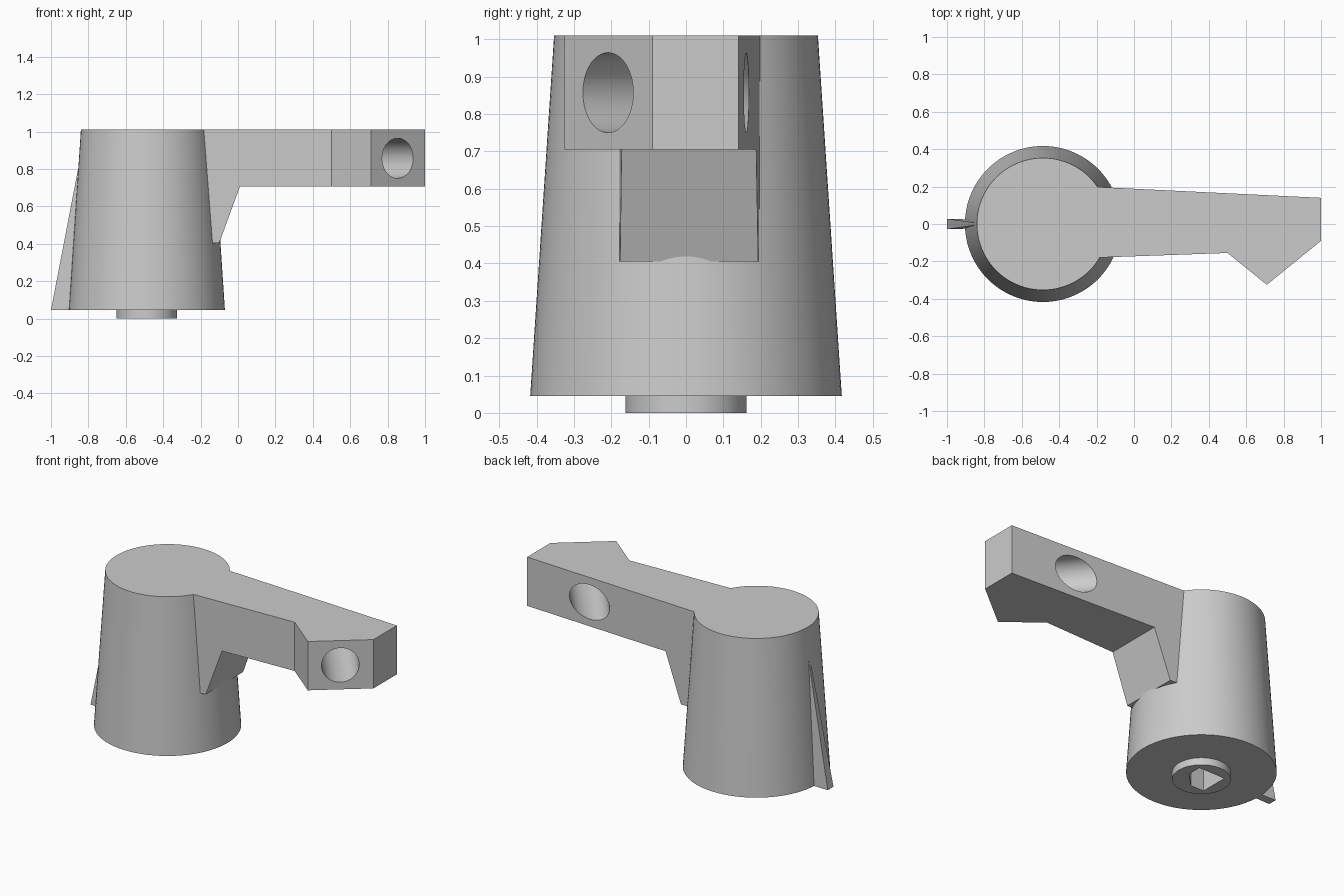
import bpy, bmesh, math
from mathutils import Vector, Matrix

if "Cube" in bpy.data.objects:
    bpy.data.objects.remove(bpy.data.objects["Cube"])

CX = -0.487          # axis of the round body
Z0, Z1 = 0.045, 1.01


def finish(name, bm):
    bmesh.ops.recalc_face_normals(bm, faces=bm.faces)
    mesh = bpy.data.meshes.new(name)
    bm.to_mesh(mesh)
    bm.free()
    obj = bpy.data.objects.new(name, mesh)
    bpy.context.collection.objects.link(obj)
    return obj


def prism(name, points, offset):
    bm = bmesh.new()
    face = bm.faces.new([bm.verts.new(p) for p in points])
    ext = bmesh.ops.extrude_face_region(bm, geom=[face], use_keep_orig=True)
    verts = [g for g in ext["geom"] if isinstance(g, bmesh.types.BMVert)]
    bmesh.ops.translate(bm, verts=verts, vec=offset)
    return finish(name, bm)


def cylinder(name, centre, axis, r1, r2, depth, segments=96):
    bm = bmesh.new()
    rot = Vector((0, 0, 1)).rotation_difference(Vector(axis)).to_matrix().to_4x4()
    bmesh.ops.create_cone(bm, cap_ends=True, segments=segments, radius1=r1,
                          radius2=r2, depth=depth,
                          matrix=Matrix.Translation(centre) @ rot)
    return finish(name, bm)


def combine(target, other, operation):
    mod = target.modifiers.new(operation.lower(), "BOOLEAN")
    mod.operation, mod.solver, mod.object = operation, "EXACT", other
    bpy.context.view_layer.objects.active = target
    bpy.ops.object.modifier_apply(modifier=mod.name)
    bpy.data.objects.remove(other)


# Tapered round body with a short boss underneath
knob = cylinder("lever_knob", (CX, 0, (Z0 + Z1) / 2), (0, 0, 1), 0.417, 0.353, Z1 - Z0)
boss = cylinder("boss", (CX, 0, 0.05), (0, 0, 1), 0.162, 0.162, 0.1)

# Lever arm with hooked tip, its underside cut to leave a gusset
outline = [(CX, 0.212), (1, 0.14), (1, -0.09), (0.71, -0.325), (0.5, -0.155), (CX, -0.19)]
arm = prism("arm", [(x, y, 0.405) for x, y in outline], (0, 0, Z1 - 0.405))
under = [(-0.1, 0.3), (-0.1, 0.405), (0.01, 0.705), (1.1, 0.705), (1.1, 0.3)]
combine(arm, prism("underside_cutter", [(x, -1, z) for x, z in under], (0, 2, 0)), "DIFFERENCE")

# Round hole running square through the slanted tip face
combine(arm, cylinder("hole_cutter", (0.70, -0.019, 0.857), (0.63, -0.777, 0),
                      0.107, 0.107, 1.0, 64), "DIFFERENCE")

# Pointer fin, narrowing towards the top
bm = bmesh.new()
low = [bm.verts.new(p) for p in ((-1, 0.028, Z0), (-1, -0.028, Z0),
                                 (-0.8, -0.022, Z0), (-0.8, 0.022, Z0))]
high = [bm.verts.new(p) for p in ((-0.83, 0.004, 0.93), (-0.83, -0.004, 0.93),
                                  (-0.8, -0.004, 0.93), (-0.8, 0.004, 0.93))]
bm.faces.new(low)
bm.faces.new(high)
for i in range(4):
    j = (i + 1) % 4
    bm.faces.new((low[i], low[j], high[j], high[i]))
fin = finish("pointer_fin", bm)

for part in (boss, arm, fin):
    combine(knob, part, "UNION")

# Square shaft socket with one corner cut off
s = 0.09
socket = [(-s, -s), (0, -s), (s, 0), (s, s), (-s, s)]
combine(knob, prism("socket_cutter", [(CX + x, y, -0.1) for x, y in socket],
                    (0, 0, 0.5)), "DIFFERENCE")

# Smooth round walls, crisp edges
bpy.ops.object.select_all(action="DESELECT")
knob.select_set(True)
bpy.context.view_layer.objects.active = knob
bpy.ops.object.shade_smooth_by_angle(angle=math.radians(20))
